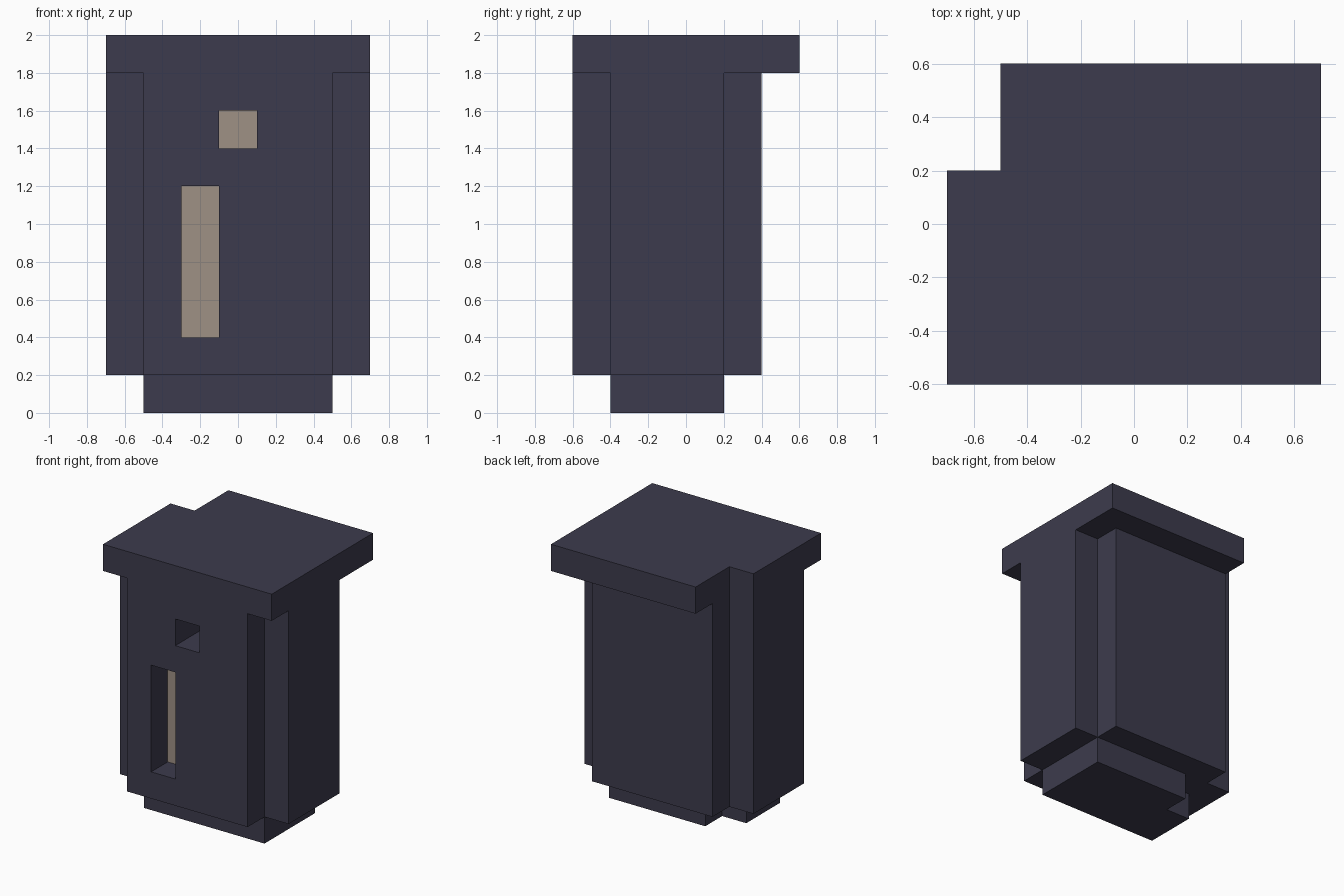
import bpy
import bmesh

cube = bpy.data.objects.get("Cube")
if cube:
    bpy.data.objects.remove(cube, do_unlink=True)


def material(name, rgb):
    m = bpy.data.materials.new(name)
    m.use_nodes = True
    m.diffuse_color = (*rgb, 1)
    bsdf = next(n for n in m.node_tree.nodes if n.type == 'BSDF_PRINCIPLED')
    bsdf.inputs["Base Color"].default_value = (*rgb, 1)
    return m


slate = material("dark slate", (0.046, 0.044, 0.074))
tan = material("warm tan", (0.345, 0.285, 0.235))


def prism(name, outline, z0, z1, mat):
    """Extrude a flat outline (x, y) from z0 up to z1."""
    bm = bmesh.new()
    base = bm.faces.new([bm.verts.new((x, y, z0)) for x, y in outline])
    ext = bmesh.ops.extrude_face_region(bm, geom=[base])
    top = [g for g in ext["geom"] if isinstance(g, bmesh.types.BMVert)]
    bmesh.ops.translate(bm, verts=top, vec=(0, 0, z1 - z0))
    bmesh.ops.recalc_face_normals(bm, faces=bm.faces)
    mesh = bpy.data.meshes.new(name)
    bm.to_mesh(mesh)
    bm.free()
    mesh.materials.append(mat)
    ob = bpy.data.objects.new(name, mesh)
    bpy.context.collection.objects.link(ob)
    return ob


def rect(x0, x1, y0, y1):
    return [(x0, y0), (x1, y0), (x1, y1), (x0, y1)]


# Foot with one rear corner stepped in
prism("foot", [(-0.5, -0.4), (0.5, -0.4), (0.5, 0.2), (-0.3, 0.2),
               (-0.3, 0), (-0.5, 0)], 0, 0.2, slate)

# Body with a cross-shaped plan
half = [(0.5, -0.6), (0.5, -0.4), (0.7, -0.4), (0.7, 0.2), (0.5, 0.2), (0.5, 0.4)]
body = prism("body", half + [(-x, y) for x, y in reversed(half)], 0.2, 1.8, slate)

# Overhanging roof with one rear corner cut out
prism("roof", [(-0.7, -0.6), (0.7, -0.6), (0.7, 0.6), (-0.5, 0.6),
               (-0.5, 0.2), (-0.7, 0.2)], 1.8, 2, slate)

# Front recesses, each closed by a tan plate: name, x0, x1, z0, z1, back y
recesses = [("window", -0.1, 0.1, 1.4, 1.6, -0.2),
            ("slot", -0.3, -0.1, 0.4, 1.2, -0.4)]
for name, x0, x1, z0, z1, back in recesses:
    cutter = prism(name + "_cutter", rect(x0, x1, -0.7, back), z0, z1, slate)
    cutter.hide_render = True
    mod = body.modifiers.new(name, 'BOOLEAN')
    mod.operation = 'DIFFERENCE'
    mod.solver = 'EXACT'
    mod.object = cutter
    bpy.context.view_layer.objects.active = body
    bpy.ops.object.modifier_apply(modifier=mod.name)
    bpy.data.objects.remove(cutter, do_unlink=True)
    prism(name + "_back", rect(x0, x1, back - 0.004, back), z0, z1, tan)
